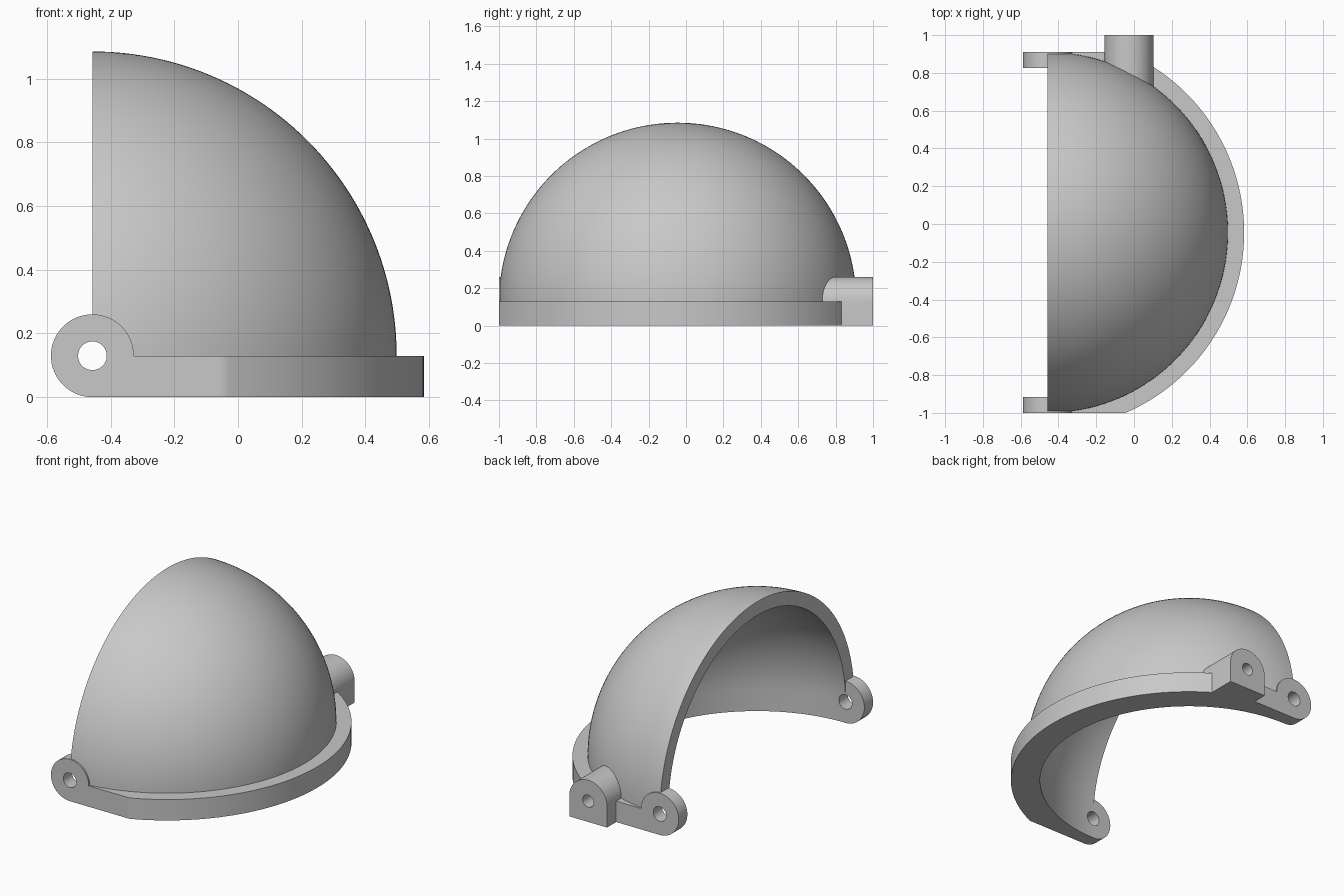
import bpy, bmesh
from math import sin, cos, pi, radians
from mathutils import Vector, Matrix

if "Cube" in bpy.data.objects:
    bpy.data.objects.remove(bpy.data.objects["Cube"], do_unlink=True)

CENTRE = Vector((-0.457, -0.045, 0.0))   # dome axis on the floor
R_OUT, R_IN, R_RIM = 0.955, 0.87, 1.04   # shell and rim radii
H = 0.13                                 # rim height, also lug radius

grey = bpy.data.materials.new("plain_grey")
grey.use_nodes = True
colour = (0.58, 0.58, 0.58, 1)
grey.diffuse_color = colour
grey.node_tree.nodes["Principled BSDF"].inputs["Base Color"].default_value = colour


def finish(name, bm):
    bmesh.ops.recalc_face_normals(bm, faces=bm.faces[:])
    mesh = bpy.data.meshes.new(name)
    bm.to_mesh(mesh)
    bm.free()
    mesh.materials.append(grey)
    ob = bpy.data.objects.new(name, mesh)
    ob.location = CENTRE
    bpy.context.collection.objects.link(ob)
    return ob


def prism(name, outline, y0, y1, slant=0.0):
    """Extrude an (x, z) outline along y; slant skews the y0 end with x."""
    bm = bmesh.new()
    near = [bm.verts.new((x, y0 + slant * x, z)) for x, z in outline]
    far = [bm.verts.new((x, y1, z)) for x, z in outline]
    bm.faces.new(near)
    bm.faces.new(far)
    n = len(outline)
    for i in range(n):
        j = (i + 1) % n
        bm.faces.new((near[i], near[j], far[j], far[i]))
    return finish(name, bm)


def arc(x, z, r, a0, a1, n):
    return [(x + r * cos(a0 + (a1 - a0) * i / n), z + r * sin(a0 + (a1 - a0) * i / n))
            for i in range(n + 1)]


def circle(x, z, r, n=64):
    return arc(x, z, r, 0, 2 * pi, n)[:-1]


def combine(target, tool, operation):
    mod = target.modifiers.new(operation.lower(), 'BOOLEAN')
    mod.operation, mod.solver, mod.object = operation, 'EXACT', tool
    bpy.context.view_layer.objects.active = target
    bpy.ops.object.modifier_apply(modifier=mod.name)
    bpy.data.objects.remove(tool, do_unlink=True)


# Half-turned shell with its rim
profile = [(R_IN, 0), (R_RIM, 0), (R_RIM, H)]
profile += arc(0, H, R_OUT, 0, pi / 2, 48) + arc(0, H, R_IN, pi / 2, 0, 48)
bm = bmesh.new()
STEPS = 96
rings = []
for s in range(STEPS + 1):
    turn = Matrix.Rotation(-pi / 2 + pi * s / STEPS, 3, 'Z')
    rings.append([bm.verts.new(turn @ Vector((r, 0, z))) for r, z in profile])
n = len(profile)
pole = 3 + 48
for a, b in zip(rings, rings[1:]):
    for i in range(n):
        if i != pole:                    # the stretch lying on the axis
            j = (i + 1) % n
            bm.faces.new((a[i], a[j], b[j], b[i]))
bm.faces.new(rings[0])
bm.faces.new(rings[-1])
bmesh.ops.remove_doubles(bm, verts=bm.verts[:], dist=1e-5)

# Flat sides of the rim
FLAT = R_OUT + 0.0003
for side in (-1, 1):
    bmesh.ops.bisect_plane(bm, geom=bm.verts[:] + bm.edges[:] + bm.faces[:], dist=1e-6,
                           plane_co=(0, side * FLAT, 0), plane_no=(0, side, 0),
                           clear_outer=True)
    bmesh.ops.holes_fill(bm, edges=[e for e in bm.edges if e.is_boundary], sides=0)
cover = finish("domed_cover", bm)

# Round pivot lugs at both ends
for side in (-1, 1):
    combine(cover, prism("pivot_lug", circle(0, H, H), side * R_IN, side * FLAT), 'UNION')

# Arched bracket at the back, its inner end buried in the shell
BX = 0.43
arch = [(BX - H, 0), (BX + H, 0)] + arc(BX, H, H, 0, pi, 32)
combine(cover, prism("arched_bracket", arch, 1.0, 1.045, -0.45), 'UNION')

# Pivot hole through both lugs, smaller hole through the bracket
combine(cover, prism("pivot_hole", circle(0, H, 0.045, 48), -1.2, 1.2), 'DIFFERENCE')
combine(cover, prism("bracket_hole", circle(BX, H, 0.038, 48), 0.5, 1.2), 'DIFFERENCE')

bpy.ops.object.select_all(action='DESELECT')
cover.select_set(True)
bpy.context.view_layer.objects.active = cover
bpy.ops.object.shade_smooth_by_angle(angle=radians(30))
